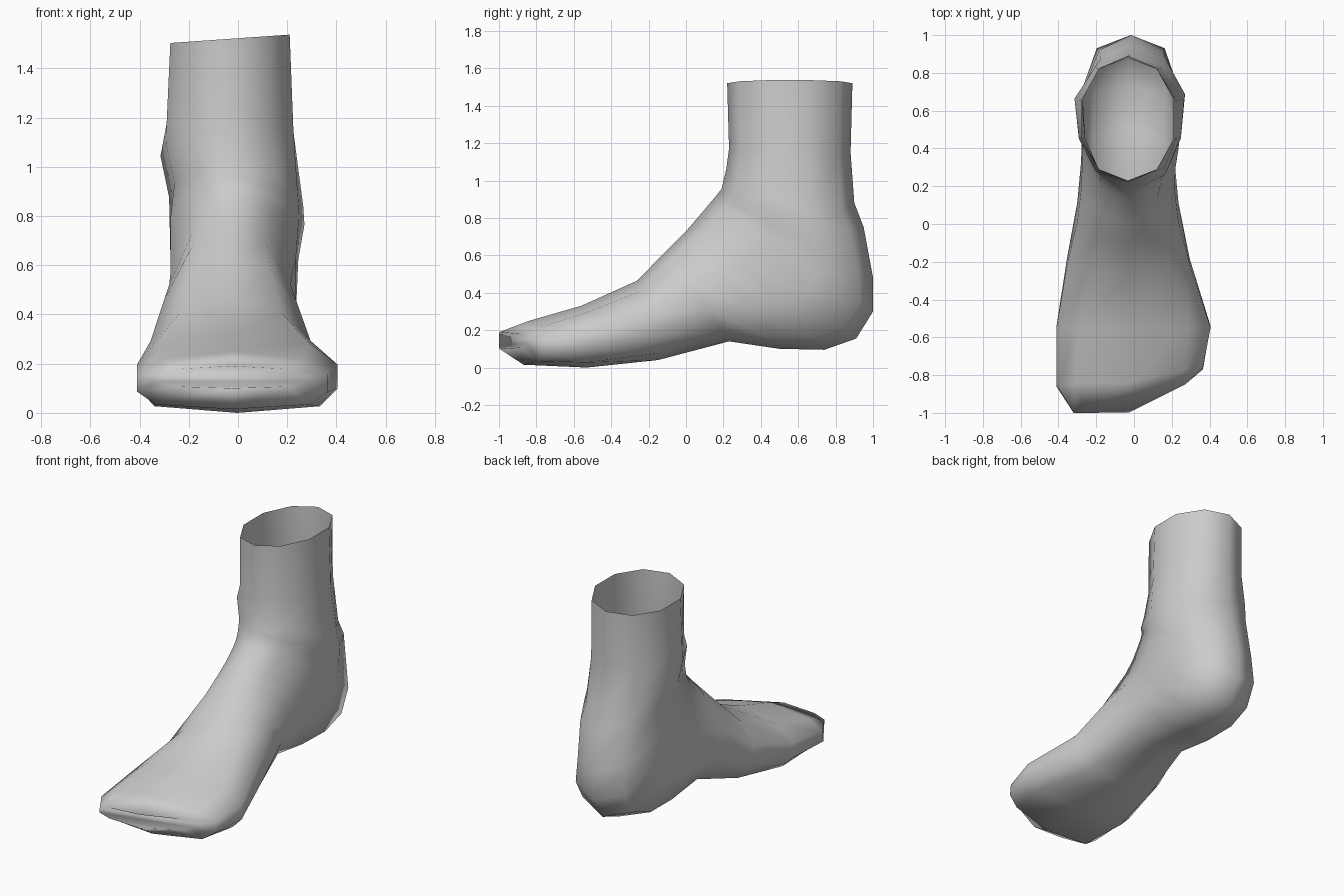
import bpy, bmesh
from math import sin, cos, tau

if "Cube" in bpy.data.objects:
    bpy.data.objects.remove(bpy.data.objects["Cube"])

SEGS = 10

# Cross-sections fanning from the toes round the heel and up the leg:
# front/top point (y, z), back/bottom point (y, z), left x, right x,
# roundness of top half, roundness of bottom half, skew
SECTIONS = [
    (-1.00, .19, -1.00, .10, -.32, .27, .55, .55, .50),
    (-.84, .25, -.87, .015, -.41, .365, .60, .45, .23),
    (-.56, .33, -.53, .00, -.41, .405, .70, .40, 0),
    (-.26, .465, -.15, .04, -.355, .295, .95, .60, 0),
    (-.10, .63, .23, .14, -.30, .235, 1.0, .75, 0),
    (.01, .74, .50, .10, -.28, .215, 1.0, .60, 0),
    (.07, .81, .74, .095, -.275, .22, 1.0, .55, 0),
    (.12, .87, .91, .155, -.275, .235, 1.0, .60, 0),
    (.15, .905, 1.00, .30, -.275, .24, 1.0, .75, 0),
    (.17, .93, 1.00, .48, -.275, .245, 1.0, .90, -.05),
    (.19, .955, .95, .75, -.28, .27, 1.0, 1.0, -.20),
    (.215, 1.06, .90, .88, -.315, .265, 1.0, 1.0, -.35),
    (.23, 1.17, .88, 1.15, -.29, .225, 1.0, 1.0, -.05),
    (.22, 1.52, .89, 1.52, -.275, .21, 1.0, 1.0, .07),
]


def section_ring(bm, index, section):
    ay, az, by, bz, xl, xr, p_top, p_low, skew = section
    ring = []
    for i in range(SEGS):
        a = tau * i / SEGS
        t = (1 - cos(a)) / 2
        s = sin(a) / sin(tau / 5)
        width = abs(s) ** (p_top if t < .5 else p_low) if abs(s) > 1e-6 else 0
        if index in (10, 11) and i in (2, SEGS - 2):
            width *= .92                    # ankle bones sit toward the back
        x = (xl + xr) / 2 + (xr - xl) / 2 * (width if s > 0 else -width)
        if index < 4 or (5 <= index <= 8 and t > .8):
            t **= .85                       # forefoot and heel pad: fuller low down
        y, z = ay + (by - ay) * t, az + (bz - az) * t
        if index < 2:
            y += skew * max(0, x + .03)     # slanted toe line
        else:
            z += skew * (x - (xl + xr) / 2)  # uneven ankle bones, tilted rim
        ring.append(bm.verts.new((x, y, z)))
    return ring


# Foot with open-topped leg
bm = bmesh.new()
rings = [section_ring(bm, i, s) for i, s in enumerate(SECTIONS)]
for lo, hi in zip(rings, rings[1:]):
    for i in range(SEGS):
        j = (i + 1) % SEGS
        bm.faces.new((lo[i], lo[j], hi[j], hi[i]))

# Toe tip closed with strips across
tip = rings[0]
for i in range(SEGS // 2):
    strip = [tip[i], tip[i + 1], tip[-i - 1], tip[-i % SEGS]]
    bm.faces.new(list(dict.fromkeys(strip)))
# Split the strips down the middle so the tip follows the toe line
bmesh.ops.triangulate(bm, faces=[f for f in bm.faces if all(v in tip for v in f.verts)])

bmesh.ops.recalc_face_normals(bm, faces=bm.faces)
for f in bm.faces:
    f.smooth = True
mesh = bpy.data.meshes.new("foot")
bm.to_mesh(mesh)
bm.free()
foot = bpy.data.objects.new("foot", mesh)
bpy.context.collection.objects.link(foot)
